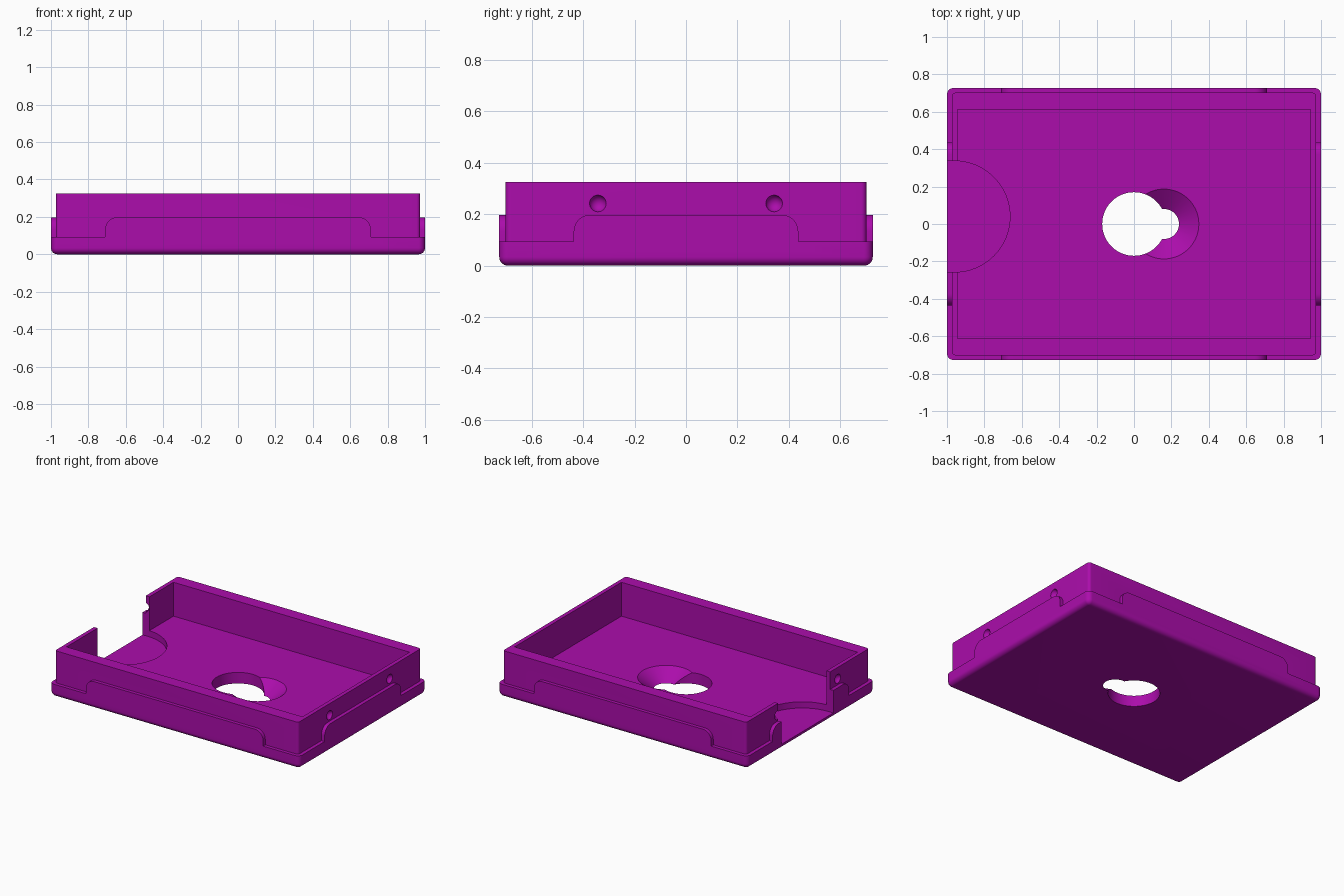
import bpy
import bmesh
from math import pi
from mathutils import Matrix, Vector

if "Cube" in bpy.data.objects:
    bpy.data.objects.remove(bpy.data.objects["Cube"])

purple = bpy.data.materials.new("purple")
purple.use_nodes = True
colour = (0.41, 0.004, 0.41, 1)
purple.diffuse_color = colour
purple.node_tree.nodes["Principled BSDF"].inputs["Base Color"].default_value = colour


def finish(bm, name):
    bmesh.ops.recalc_face_normals(bm, faces=bm.faces)
    mesh = bpy.data.meshes.new(name)
    bm.to_mesh(mesh)
    bm.free()
    mesh.materials.append(purple)
    obj = bpy.data.objects.new(name, mesh)
    bpy.context.collection.objects.link(obj)
    return obj


def box(name, x, y, z, rounds=()):
    """Box between ranges; each round is (radius, edge test)."""
    bm = bmesh.new()
    bmesh.ops.create_cube(bm, size=1)
    for v in bm.verts:
        v.co = Vector(r[c > 0] for r, c in zip((x, y, z), v.co))
    for radius, test in rounds:
        edges = [e for e in bm.edges if test(*[v.co for v in e.verts])]
        bmesh.ops.bevel(bm, geom=edges, offset=radius, segments=8,
                        profile=0.5, affect='EDGES')
    return finish(bm, name)


def cone(name, x, y, z0, z1, r0, r1):
    bm = bmesh.new()
    bmesh.ops.create_cone(bm, cap_ends=True, segments=64, radius1=r0, radius2=r1,
                          depth=z1 - z0,
                          matrix=Matrix.Translation((x, y, (z0 + z1) / 2)))
    return finish(bm, name)


def ball(name, centre, radius):
    bm = bmesh.new()
    bmesh.ops.create_uvsphere(bm, u_segments=32, v_segments=16, radius=radius,
                              matrix=Matrix.Translation(centre))
    return finish(bm, name)


def combine(target, other, operation):
    mod = target.modifiers.new(operation.title(), 'BOOLEAN')
    mod.operation = operation
    mod.solver = 'EXACT'
    mod.object = other
    bpy.context.view_layer.objects.active = target
    bpy.ops.object.modifier_apply(modifier=mod.name)
    bpy.data.objects.remove(other)


def upright(a, b):
    return abs(a.z - b.z) > 0.02 and (a - b).xy.length < 0.001


def at_bottom(a, b):
    return max(a.z, b.z) < 0.001


def top_along(axis):
    return lambda a, b: min(a.z, b.z) > 0.15 and abs(a[axis] - b[axis]) > 1


HX, HY, FLOOR = 1.0, 0.727, 0.08

# Rounded base flange with the raised box above it
tray = box("tray", (-HX, HX), (-HY, HY), (0, 0.093),
           [(0.035, upright), (0.034, at_bottom)])
combine(tray, box("upper_box", (-0.974, 0.974), (-0.702, 0.702), (0.05, 0.325),
                  [(0.02, upright)]), 'UNION')

# Raised tabs on all four sides
combine(tray, box("long_side_tabs", (-0.71, 0.71), (-HY, HY), (0.06, 0.198),
                  [(0.065, top_along(1))]), 'UNION')
combine(tray, box("short_side_tabs", (-HX, HX), (-0.437, 0.437), (0.06, 0.198),
                  [(0.065, top_along(0))]), 'UNION')

# Inner cavity
combine(tray, box("cavity", (-0.945, 0.945), (-0.612, 0.612), (FLOOR, 0.5)), 'DIFFERENCE')

# Finger notch through one end wall, with a round front edge
notch = cone("notch", -0.96, 0.04, 0.035, 0.6, 0.297, 0.297)
combine(notch, box("notch_mouth", (-1.3, -0.96), (-0.257, 0.337), (0.035, 0.6)), 'UNION')
combine(tray, notch, 'DIFFERENCE')

# Keyhole: wide round hole, narrow hole and its countersink
combine(tray, cone("wide_hole", 0, 0, -0.1, 0.2, 0.17, 0.17), 'DIFFERENCE')
combine(tray, cone("countersink", 0.16, 0, -0.01, FLOOR + 0.01, 0.067, 0.2), 'DIFFERENCE')

# Snap dimples on the end walls
for side in (-1, 1):
    for y in (-0.343, 0.343):
        combine(tray, ball("dimple", (side * 0.98, y, 0.242), 0.033), 'DIFFERENCE')

bpy.ops.object.select_all(action='DESELECT')
tray.select_set(True)
bpy.context.view_layer.objects.active = tray
bpy.ops.object.shade_smooth_by_angle(angle=pi / 6)
